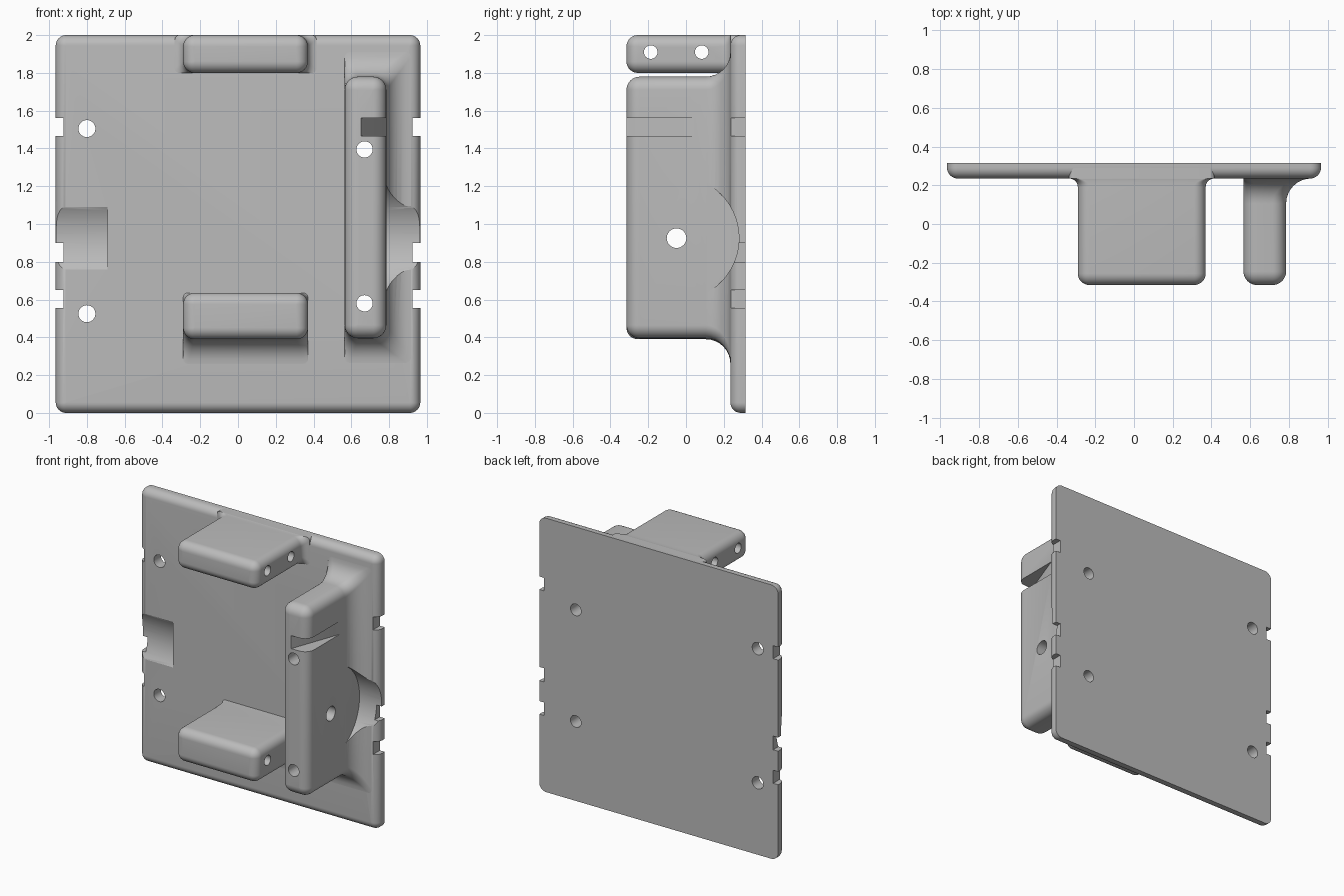
import bpy, bmesh, math

if "Cube" in bpy.data.objects:
    bpy.data.objects.remove(bpy.data.objects["Cube"])

grey = bpy.data.materials.new("light_grey")
grey.diffuse_color = (0.5, 0.5, 0.5, 1)
grey.use_nodes = True
grey.node_tree.nodes["Principled BSDF"].inputs["Base Color"].default_value = grey.diffuse_color

FRONT, FACE, BACK = -0.315, 0.235, 0.315   # block fronts, plate face, plate back
STEPS = 8


def rounded_loop(bm, y, x0, x1, z0, z1, r):
    """Rounded rectangle of vertices in the plane at depth y."""
    r = max(r, 0.002)
    corners = [(x1 - r, z1 - r), (x0 + r, z1 - r), (x0 + r, z0 + r), (x1 - r, z0 + r)]
    verts = []
    for i, (cx, cz) in enumerate(corners):
        for k in range(STEPS + 1):
            a = math.pi / 2 * (i + k / STEPS)
            verts.append(bm.verts.new((cx + r * math.cos(a), y, cz + r * math.sin(a))))
    return verts


def finish(bm, name):
    bmesh.ops.recalc_face_normals(bm, faces=bm.faces)
    mesh = bpy.data.meshes.new(name)
    bm.to_mesh(mesh)
    bm.free()
    mesh.materials.append(grey)
    ob = bpy.data.objects.new(name, mesh)
    bpy.context.collection.objects.link(ob)
    return ob


def pad(name, x0, x1, z0, z1, front, back, r, flare=(0, 0, 0, 0)):
    """Block with a rounded front, flaring (left, right, down, up) into the plate."""
    bm = bmesh.new()
    loops = []
    for k in range(STEPS + 1):                       # rounded front edge
        a = math.pi / 2 * k / STEPS
        t = r * (1 - math.sin(a))
        loops.append(rounded_loop(bm, front + r * (1 - math.cos(a)),
                                  x0 + t, x1 - t, z0 + t, z1 - t, r - t))
    size = max(flare)
    if size:
        for k in range(STEPS + 1):                   # concave fillet at the plate
            a = math.pi / 2 * k / STEPS
            t = 1 - math.cos(a)
            l, rt, d, u = (f * t for f in flare)
            loops.append(rounded_loop(bm, FACE - size + size * math.sin(a),
                                      x0 - l, x1 + rt, z0 - d, z1 + u, r * (1 - 0.6 * t)))
    loops.append(rounded_loop(bm, back, x0 - flare[0], x1 + flare[1],
                              z0 - flare[2], z1 + flare[3], r * (0.4 if size else 1)))
    n = len(loops[0])
    for a, b in zip(loops, loops[1:]):
        for i in range(n):
            bm.faces.new((a[i], a[(i + 1) % n], b[(i + 1) % n], b[i]))
    bm.faces.new(loops[0])
    bm.faces.new(loops[-1])
    return finish(bm, name)


def prism(name, points, place):
    """Prism between two copies of a 2D outline; place(p, q, end) gives a 3D point."""
    bm = bmesh.new()
    a, b = ([bm.verts.new(place(p, q, e)) for p, q in points] for e in (0, 1))
    n = len(points)
    for i in range(n):
        bm.faces.new((a[i], a[(i + 1) % n], b[(i + 1) % n], b[i]))
    bm.faces.new(a)
    bm.faces.new(b)
    return finish(bm, name)


def circle(p, q, r, n=32):
    return [(p + r * math.cos(2 * math.pi * i / n), q + r * math.sin(2 * math.pi * i / n))
            for i in range(n)]


def drill_x(y, z, r, x0, x1, n=32):
    return prism("drill", circle(y, z, r, n), lambda p, q, e: (x1 if e else x0, p, q))


def drill_y(x, z, r):
    return prism("drill", circle(x, z, r), lambda p, q, e: (p, 0.5 if e else -0.5, q))


def slot(points, z0, z1):
    return prism("slot", points, lambda p, q, e: (p, q, z1 if e else z0))


def cut(ob, cutters):
    for c in cutters:
        m = ob.modifiers.new("cut", "BOOLEAN")
        m.operation, m.solver, m.object = "DIFFERENCE", "EXACT", c
    dg = bpy.context.evaluated_depsgraph_get()
    mesh = bpy.data.meshes.new_from_object(ob.evaluated_get(dg))
    ob.modifiers.clear()
    ob.data = mesh


# Main parts
plate = pad("back_plate", -0.965, 0.965, 0, 2, FACE, BACK, 0.055)
top = pad("top_block", -0.29, 0.37, 1.8, 2, FRONT, 0.29, 0.06, (0.045, 0.045, 0, 0))
bottom = pad("bottom_block", -0.29, 0.37, 0.39, 0.635, FRONT, 0.29, 0.06, (0, 0, 0.13, 0))
side = pad("side_block", 0.565, 0.785, 0.395, 1.78, FRONT, 0.29, 0.07, (0, 0.13, 0.13, 0.13))

# Round reliefs, screw holes and edge notches
relief_right = drill_x(-0.05, 0.925, 0.33, 0.786, 1.1, 96)
relief_left = drill_x(-0.05, 0.925, 0.33, -1.1, -0.69, 96)
side_screws = [drill_y(0.67, z, 0.043) for z in (1.395, 0.58)]
plate_screws = [drill_y(-0.8, z, 0.045) for z in (1.505, 0.525)]
notches = []
for s in (-1, 1):
    for z0, z1 in ((1.465, 1.56), (0.8, 0.9), (0.555, 0.65)):
        notches.append(slot([(s * 0.925, 0.1), (s * 1.1, 0.1), (s * 1.1, 0.5), (s * 0.925, 0.5)], z0, z1))
axle = drill_x(-0.05, 0.925, 0.052, 0.4, 1.0)
wedge = slot([(0.643, -0.335), (0.9, -0.335), (0.9, 0.055), (0.786, 0.055)], 1.465, 1.56)
cross = {z: [drill_x(y, z, 0.036, -0.5, 0.5) for y in (-0.187, 0.083)] for z in (1.91, 0.525)}

cut(plate, [relief_left, relief_right] + side_screws + plate_screws + notches)
cut(side, [relief_right, axle, wedge] + side_screws)
cut(top, cross[1.91])
cut(bottom, cross[0.525])

# Remove cutters, then smooth the rounded edges
parts = [plate, top, bottom, side]
for ob in list(bpy.data.objects):
    if ob not in parts:
        bpy.data.objects.remove(ob)
for ob in parts:
    bpy.ops.object.select_all(action="DESELECT")
    ob.select_set(True)
    bpy.context.view_layer.objects.active = ob
    bpy.ops.object.shade_smooth_by_angle(angle=math.radians(30))
